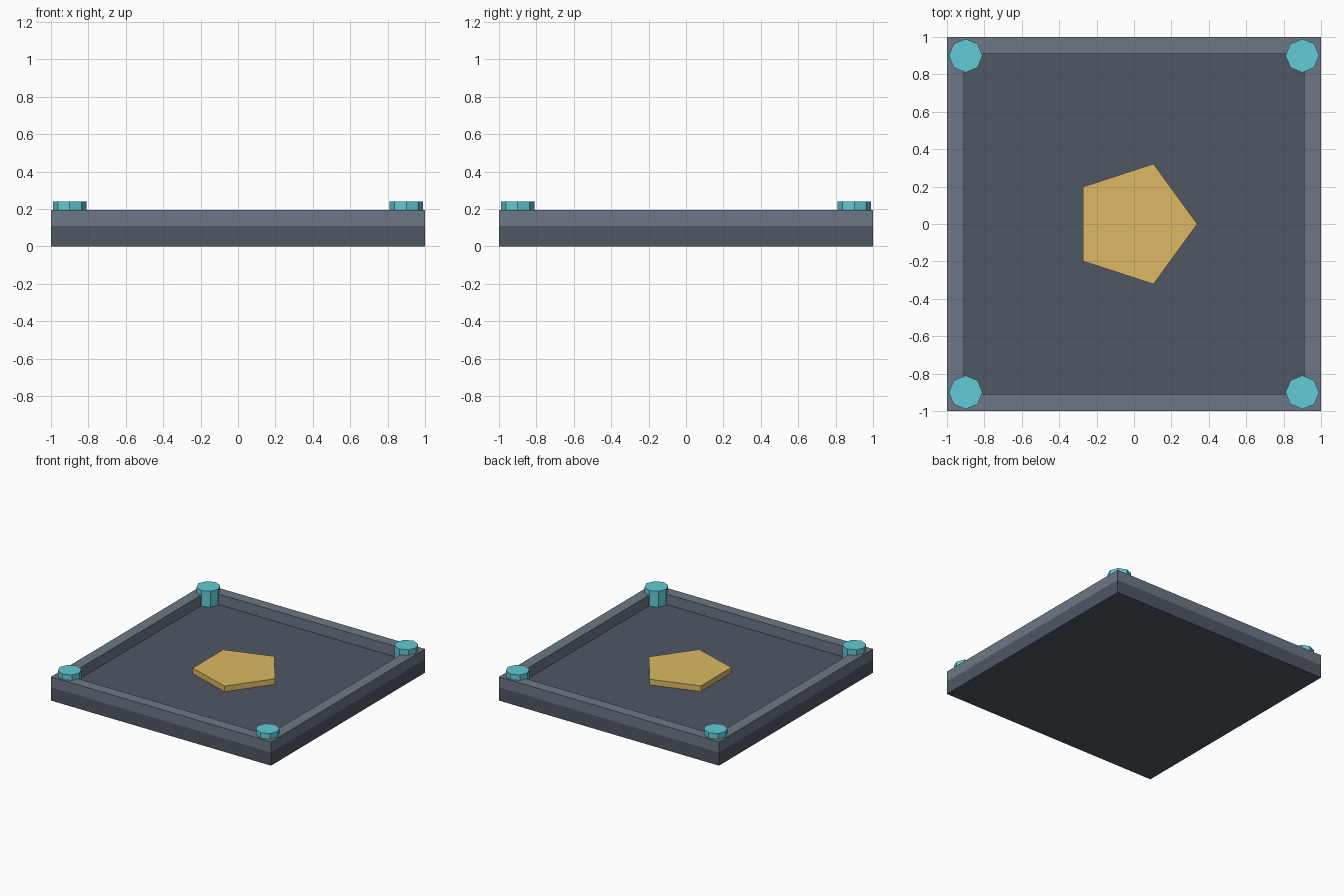
import bpy, bmesh
from math import cos, sin, tau

if "Cube" in bpy.data.objects:
    bpy.data.objects.remove(bpy.data.objects["Cube"])

FLOOR, RIM_TOP, INNER = 0.109, 0.195, 0.91


def material(name, rgb):
    m = bpy.data.materials.new(name)
    m.diffuse_color = (*rgb, 1)
    m.use_nodes = True
    m.node_tree.nodes["Principled BSDF"].inputs["Base Color"].default_value = m.diffuse_color
    return m


def add_object(name, bm, mat):
    bmesh.ops.recalc_face_normals(bm, faces=bm.faces)
    me = bpy.data.meshes.new(name)
    bm.to_mesh(me)
    bm.free()
    me.materials.append(mat)
    ob = bpy.data.objects.new(name, me)
    bpy.context.collection.objects.link(ob)
    return ob


def ring(bm, sides, r, z, x=0, y=0, turn=0):
    angles = [tau * (i + turn) / sides for i in range(sides)]
    return [bm.verts.new((x + r * cos(a), y + r * sin(a), z)) for a in angles]


def bridge(bm, a, b):
    n = len(a)
    for i in range(n):
        j = (i + 1) % n
        bm.faces.new((a[i], a[j], b[j], b[i]))


def prism(name, sides, r, z0, z1, mat, x=0, y=0, turn=0):
    bm = bmesh.new()
    low = ring(bm, sides, r, z0, x, y, turn)
    high = ring(bm, sides, r, z1, x, y, turn)
    bridge(bm, low, high)
    bm.faces.new(low)
    bm.faces.new(high)
    return add_object(name, bm, mat)


dark = material("dark_slate", (0.08, 0.095, 0.125))
slate = material("light_slate", (0.155, 0.185, 0.235))
gold = material("gold", (0.71, 0.48, 0.125))
cyan = material("cyan", (0.12, 0.59, 0.67))
DIAG = 2 ** 0.5

# Square base plate
prism("base_plate", 4, DIAG, 0, FLOOR, dark, turn=0.5)

# Raised square rim: rectangular section carried round four corners
bm = bmesh.new()
section = [(1, FLOOR), (1, RIM_TOP), (INNER, RIM_TOP), (INNER, FLOOR)]
loops = [ring(bm, 4, h * DIAG, z, turn=0.5) for h, z in section]
for i in range(4):
    bridge(bm, loops[i], loops[(i + 1) % 4])
add_object("rim", bm, slate)

# Octagonal corner posts
for side_x, x in (("left", -0.9), ("right", 0.9)):
    for side_y, y in (("front", -0.9), ("back", 0.9)):
        prism(f"{side_y}_{side_x}_post", 8, 0.09, FLOOR, 0.24, cyan, x, y)

# Five-sided centre plate
prism("centre_plate", 5, 0.338, FLOOR, 0.155, gold)
